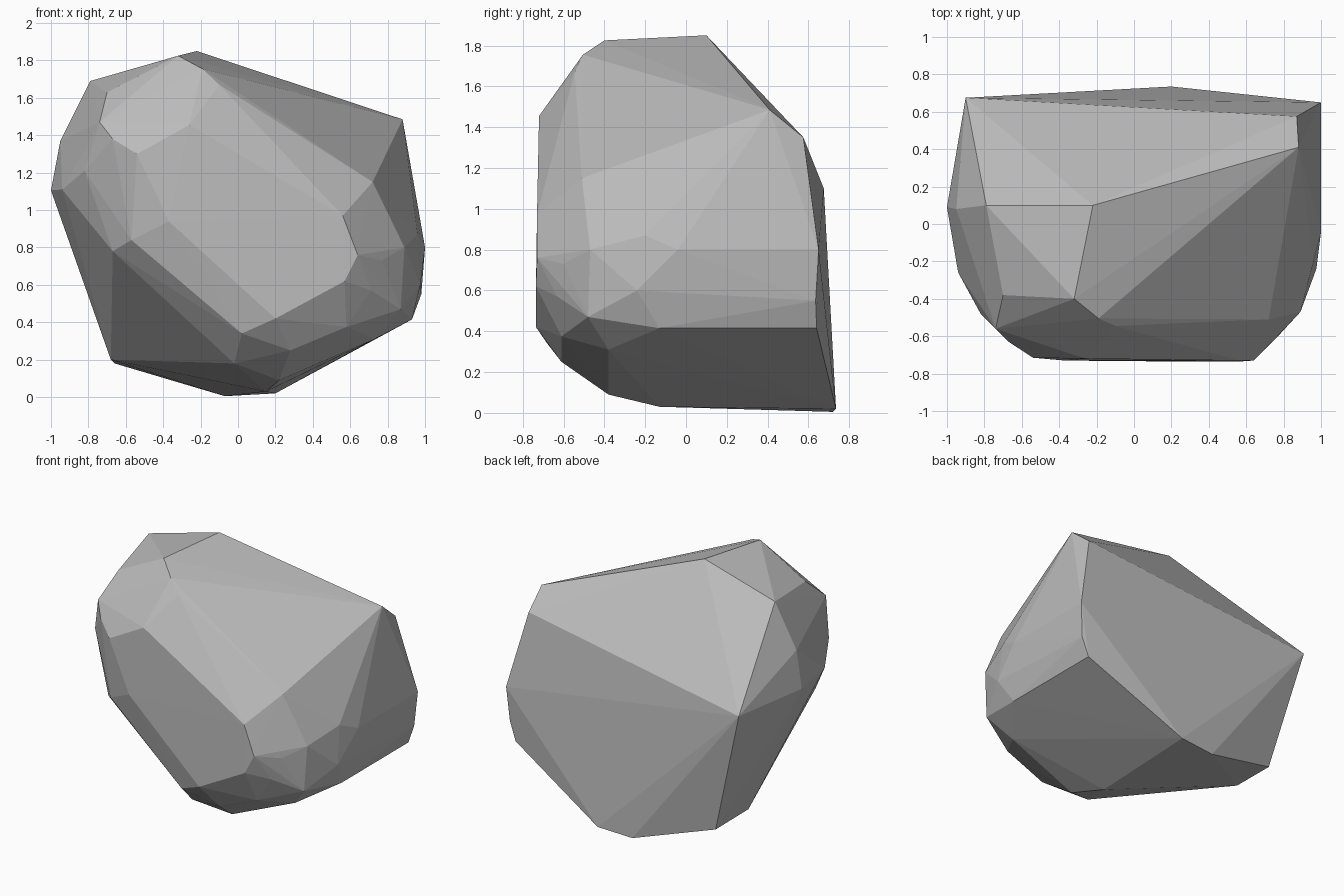
import bpy
import bmesh

# Corner points of the boulder, grouped by region
crown = [(-.22, .10, 1.85), (-.32, -.40, 1.825), (-.79, .10, 1.69), (.88, .41, 1.485),
         (-.19, -.505, 1.755), (-.10, -.545, 1.67), (-.70, -.38, 1.63)]
back = [(.87, .575, 1.35), (1.0, .65, .80), (.98, .635, .55), (.93, .64, .415),
        (.20, .735, .02), (-.07, .72, .005), (-.66, .60, .18), (-.90, .675, 1.10)]
left = [(-1.0, .09, 1.105), (-.95, .08, 1.37), (-.94, -.26, 1.11), (-.82, -.48, 1.21),
        (-.74, -.56, 1.47), (-.67, -.63, 1.38), (-.72, -.22, .64), (-.68, .25, .20)]
front = [(-.26, -.72, 1.455), (-.54, -.715, 1.30), (-.37, -.73, .94), (.20, -.735, .42),
         (.57, -.735, .62), (.64, -.73, .76), (.56, -.73, .97),
         (-.57, -.66, .84), (-.67, -.54, .78), (.02, -.68, .34)]
right = [(.72, -.51, 1.15), (.89, -.47, .80), (.96, -.20, .87), (1.0, -.04, .80),
         (.975, -.24, .60), (.93, -.13, .415), (.77, -.60, .73), (.71, -.63, .57),
         (.87, -.48, .47), (.73, -.38, .31)]
base = [(.58, -.61, .375), (.28, -.61, .25), (.22, -.38, .09), (.15, -.13, .03),
        (-.02, -.50, .18)]

# Boulder: faceted convex shell around the corners
bm = bmesh.new()
for p in crown + back + left + front + right + base:
    bm.verts.new(p)
res = bmesh.ops.convex_hull(bm, input=bm.verts[:])
loose = [v for v in bm.verts if not v.link_faces]
bmesh.ops.delete(bm, geom=loose, context='VERTS')
bmesh.ops.recalc_face_normals(bm, faces=bm.faces[:])
mesh = bpy.data.meshes.new("boulder")
bm.to_mesh(mesh)
bm.free()

# Single stone colour
stone = bpy.data.materials.new("stone_grey")
stone.diffuse_color = (0.5, 0.5, 0.5, 1)
mesh.materials.append(stone)
boulder = bpy.data.objects.new("boulder", mesh)
bpy.context.collection.objects.link(boulder)
